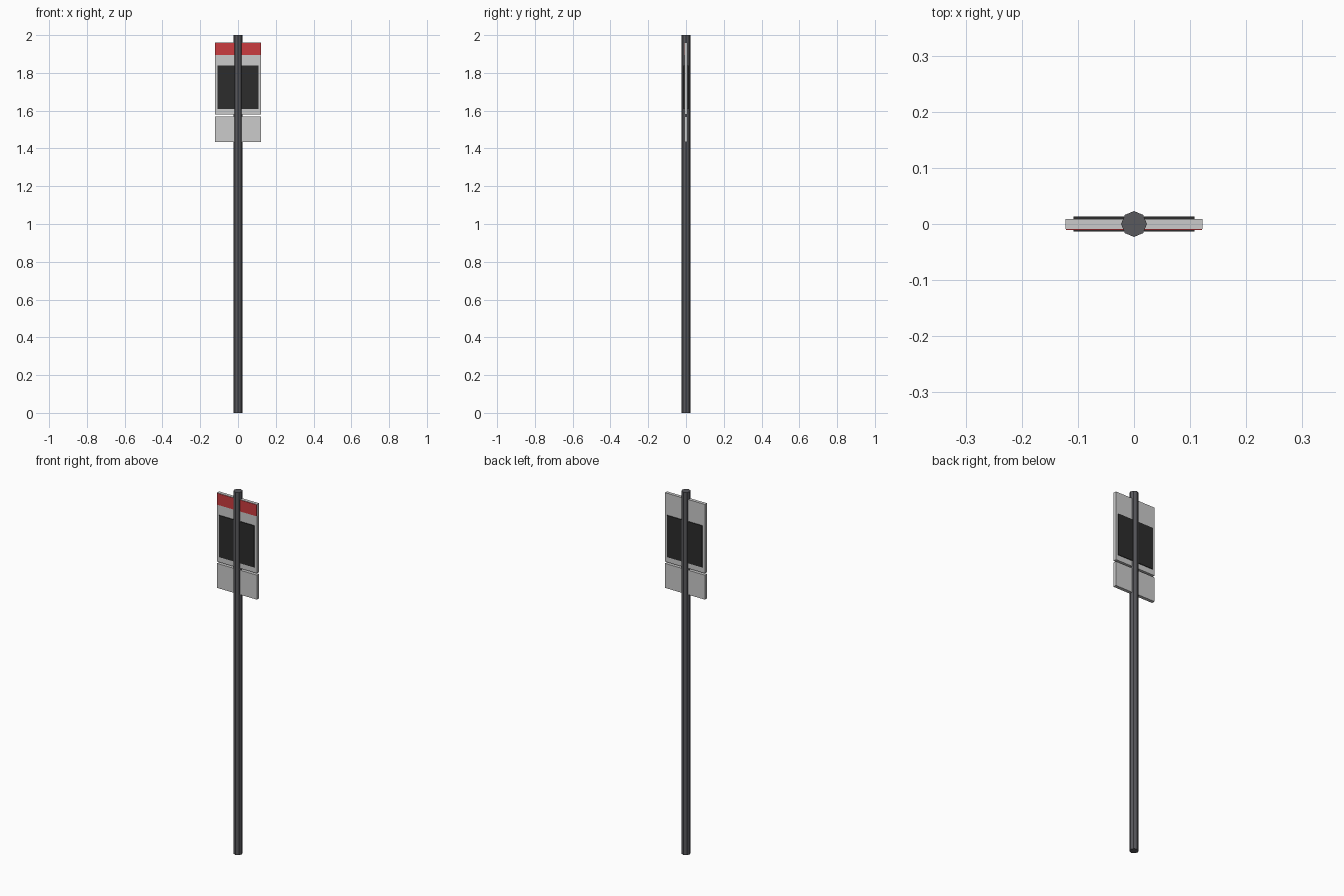
import bpy

if "Cube" in bpy.data.objects:
    bpy.data.objects.remove(bpy.data.objects["Cube"])


def material(name, rgb):
    m = bpy.data.materials.new(name)
    m.diffuse_color = (*rgb, 1)
    m.use_nodes = True
    m.node_tree.nodes["Principled BSDF"].inputs["Base Color"].default_value = m.diffuse_color
    return m


def box(name, half_x, y0, y1, z0, z1, mat=None):
    bpy.ops.mesh.primitive_cube_add(size=1, location=(0, (y0 + y1) / 2, (z0 + z1) / 2))
    o = bpy.context.object
    o.name = name
    o.scale = (2 * half_x, y1 - y0, z1 - z0)
    bpy.ops.object.transform_apply(location=False, rotation=False, scale=True)
    if mat:
        o.data.materials.append(mat)
    return o


pole_mat = material("dark_metal", (0.1, 0.1, 0.11))
board_mat = material("black_board", (0.025, 0.025, 0.025))
red_mat = material("red_band", (0.6, 0.045, 0.05))

# Octagonal pole
bpy.ops.mesh.primitive_cylinder_add(vertices=8, radius=0.023, depth=2, location=(0, 0, 1))
pole = bpy.context.object
pole.name = "pole"
pole.data.materials.append(pole_mat)

# Upper and lower sign plates
box("upper_plate", 0.122, -0.009, 0.009, 1.58, 1.96)
box("lower_plate", 0.122, -0.009, 0.009, 1.435, 1.57)

# Red header band on the front only
box("header_band", 0.121, -0.011, -0.008, 1.895, 1.958, red_mat)

# Dark timetable boards on both faces
box("front_board", 0.108, -0.013, -0.008, 1.61, 1.84, board_mat)
box("back_board", 0.108, 0.008, 0.013, 1.61, 1.84, board_mat)
